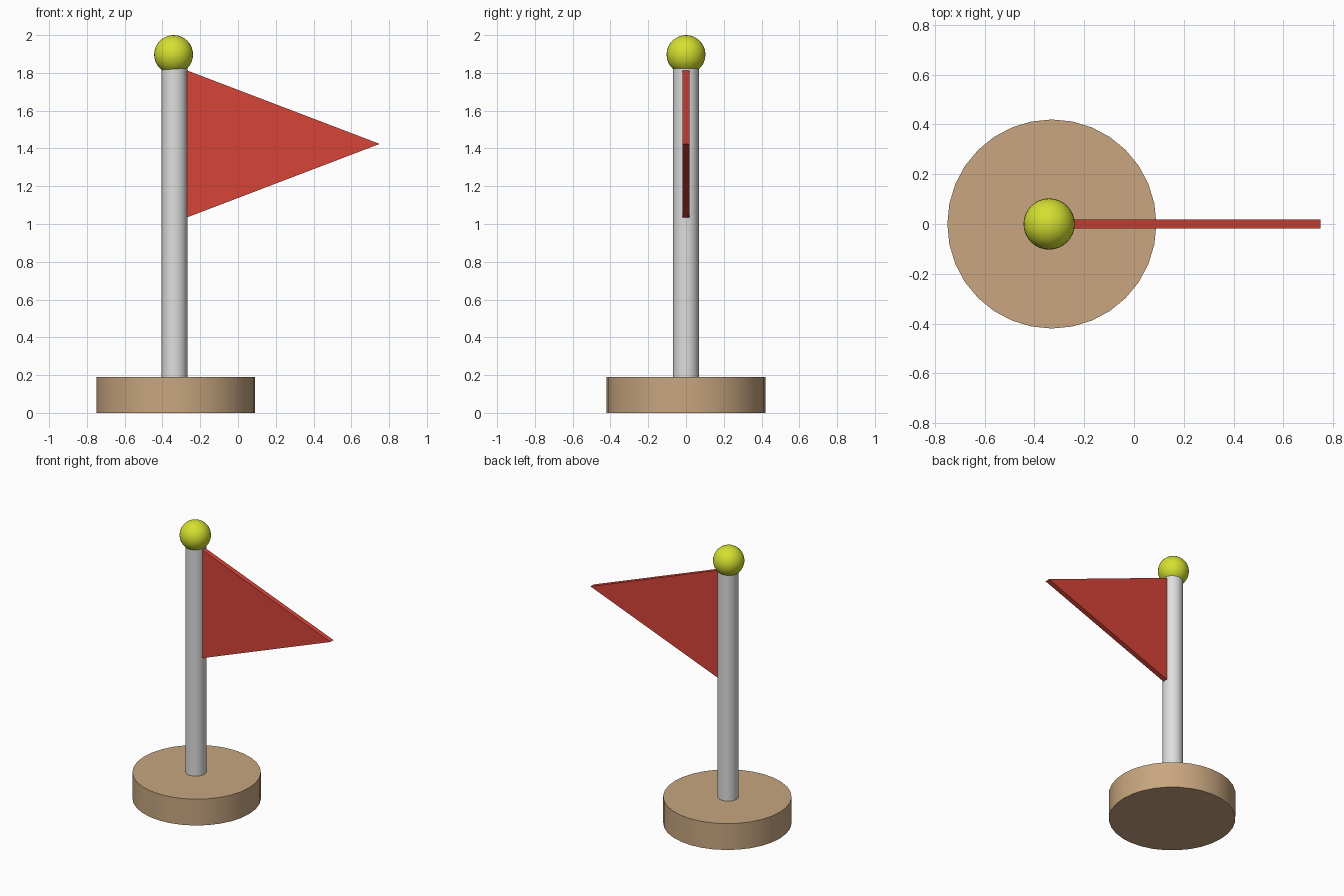
import bpy, bmesh, math

if "Cube" in bpy.data.objects:
    bpy.data.objects.remove(bpy.data.objects["Cube"])


def material(name, srgb):
    m = bpy.data.materials.new(name)
    lin = [((c / 255 + 0.055) / 1.055) ** 2.4 for c in srgb]
    m.diffuse_color = (*lin, 1)
    m.use_nodes = True
    m.node_tree.nodes["Principled BSDF"].inputs["Base Color"].default_value = m.diffuse_color
    return m


def smooth(obj):
    bpy.ops.object.select_all(action='DESELECT')
    obj.select_set(True)
    bpy.context.view_layer.objects.active = obj
    bpy.ops.object.shade_smooth_by_angle(angle=math.radians(30))


def cylinder(name, x, r, z0, z1, mat):
    bpy.ops.mesh.primitive_cylinder_add(vertices=32, radius=r, depth=z1 - z0,
                                        location=(x, 0, (z0 + z1) / 2))
    obj = bpy.context.object
    obj.name = name
    obj.data.materials.append(mat)
    smooth(obj)


wood = material("tan wood", (200, 166, 128))
metal = material("light grey metal", (222, 222, 222))
gold = material("yellow green", (212, 224, 48))
red = material("flag red", (214, 68, 56))

# round base and pole
cylinder("base", -0.33, 0.42, 0, 0.19, wood)
cylinder("pole", -0.336, 0.068, 0.18, 1.84, metal)

# ball on top of the pole
bpy.ops.mesh.primitive_uv_sphere_add(segments=32, ring_count=16, radius=0.103,
                                     location=(-0.341, 0, 1.897))
ball = bpy.context.object
ball.name = "finial_ball"
ball.data.materials.append(gold)
smooth(ball)

# triangular pennant, extruded through its thickness
bm = bmesh.new()
outline = [(-0.275, 1.033), (0.75, 1.424), (-0.275, 1.815)]
face = bm.faces.new([bm.verts.new((x, -0.018, z)) for x, z in outline])
ext = bmesh.ops.extrude_face_region(bm, geom=[face])
moved = [v for v in ext["geom"] if isinstance(v, bmesh.types.BMVert)]
bmesh.ops.translate(bm, verts=moved, vec=(0, 0.036, 0))
bmesh.ops.recalc_face_normals(bm, faces=bm.faces)
mesh = bpy.data.meshes.new("flag")
bm.to_mesh(mesh)
bm.free()
mesh.materials.append(red)
bpy.context.collection.objects.link(bpy.data.objects.new("flag", mesh))
